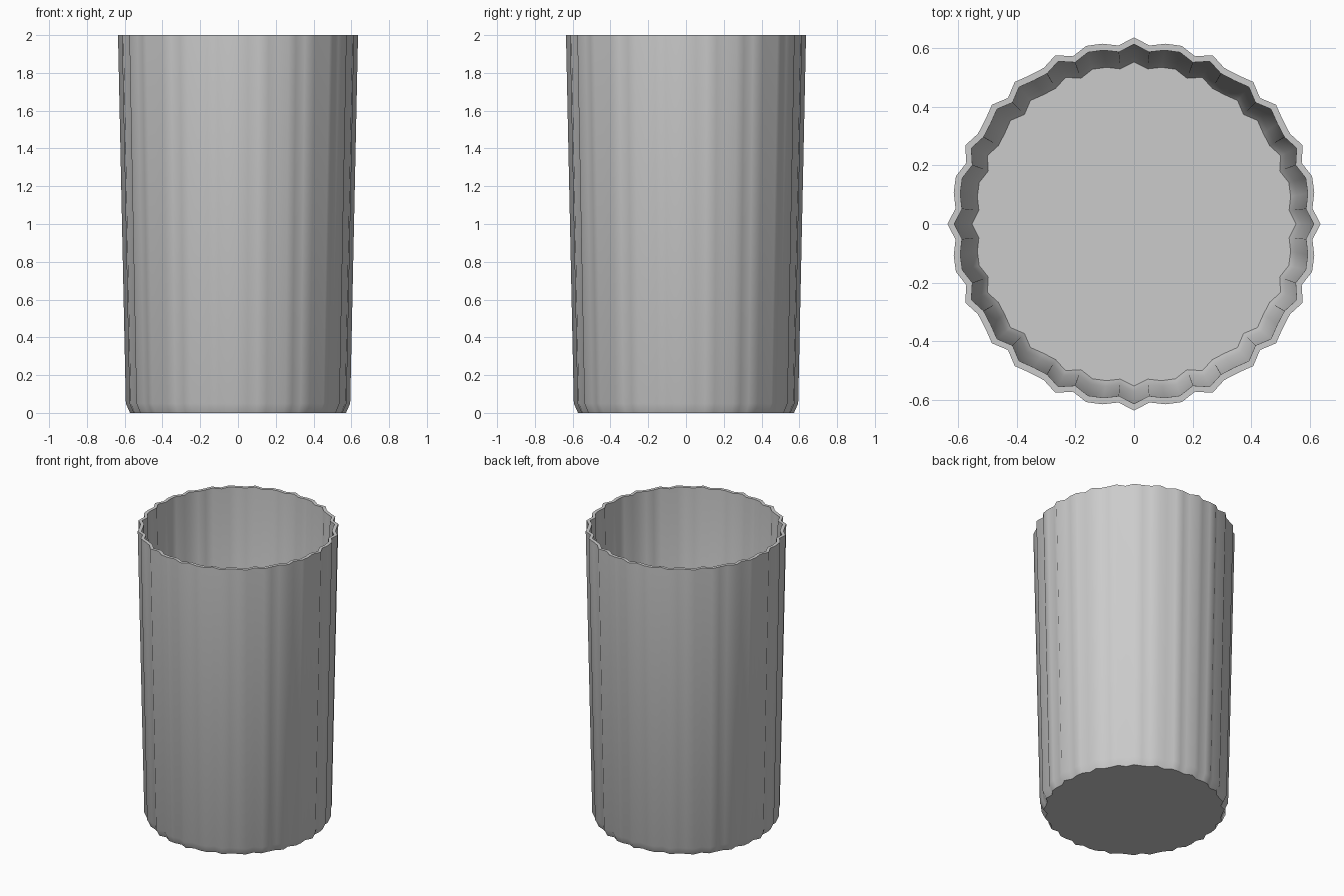
import bpy, bmesh
from math import cos, sin, pi

if "Cube" in bpy.data.objects:
    bpy.data.objects.remove(bpy.data.objects["Cube"])

SEG = 72       # sides around
FLUTES = 28    # ripples around the wall
DEPTH = 0.0225 # ripple depth relative to radius

# Outer wall from the base up, over the rim, down the inside to the floor
PROFILE = [(0.559, 0.0), (0.581, 0.05), (0.6215, 2.0),
           (0.599, 2.0), (0.560, 0.06), (0.540, 0.025)]


def ring(bm, r, z):
    verts = []
    for i in range(SEG):
        a = 2 * pi * i / SEG
        q = r * (1 + DEPTH * cos(FLUTES * a))
        verts.append(bm.verts.new((q * cos(a), q * sin(a), z)))
    return verts


bm = bmesh.new()
rings = [ring(bm, r, z) for r, z in PROFILE]

# Fluted wall
for lo, hi in zip(rings, rings[1:]):
    for i in range(SEG):
        j = (i + 1) % SEG
        bm.faces.new((lo[i], lo[j], hi[j], hi[i]))

# Underside and inner floor as fans
for loop, z in ((rings[0], 0.0), (rings[-1], 0.025)):
    centre = bm.verts.new((0, 0, z))
    for i in range(SEG):
        bm.faces.new((loop[i], loop[(i + 1) % SEG], centre))

bmesh.ops.recalc_face_normals(bm, faces=bm.faces)
mesh = bpy.data.meshes.new("fluted_cup")
bm.to_mesh(mesh)
bm.free()
cup = bpy.data.objects.new("fluted_cup", mesh)
bpy.context.collection.objects.link(cup)

# Soft shading
bpy.context.view_layer.objects.active = cup
cup.select_set(True)
bpy.ops.object.shade_smooth_by_angle(angle=60 * pi / 180)
